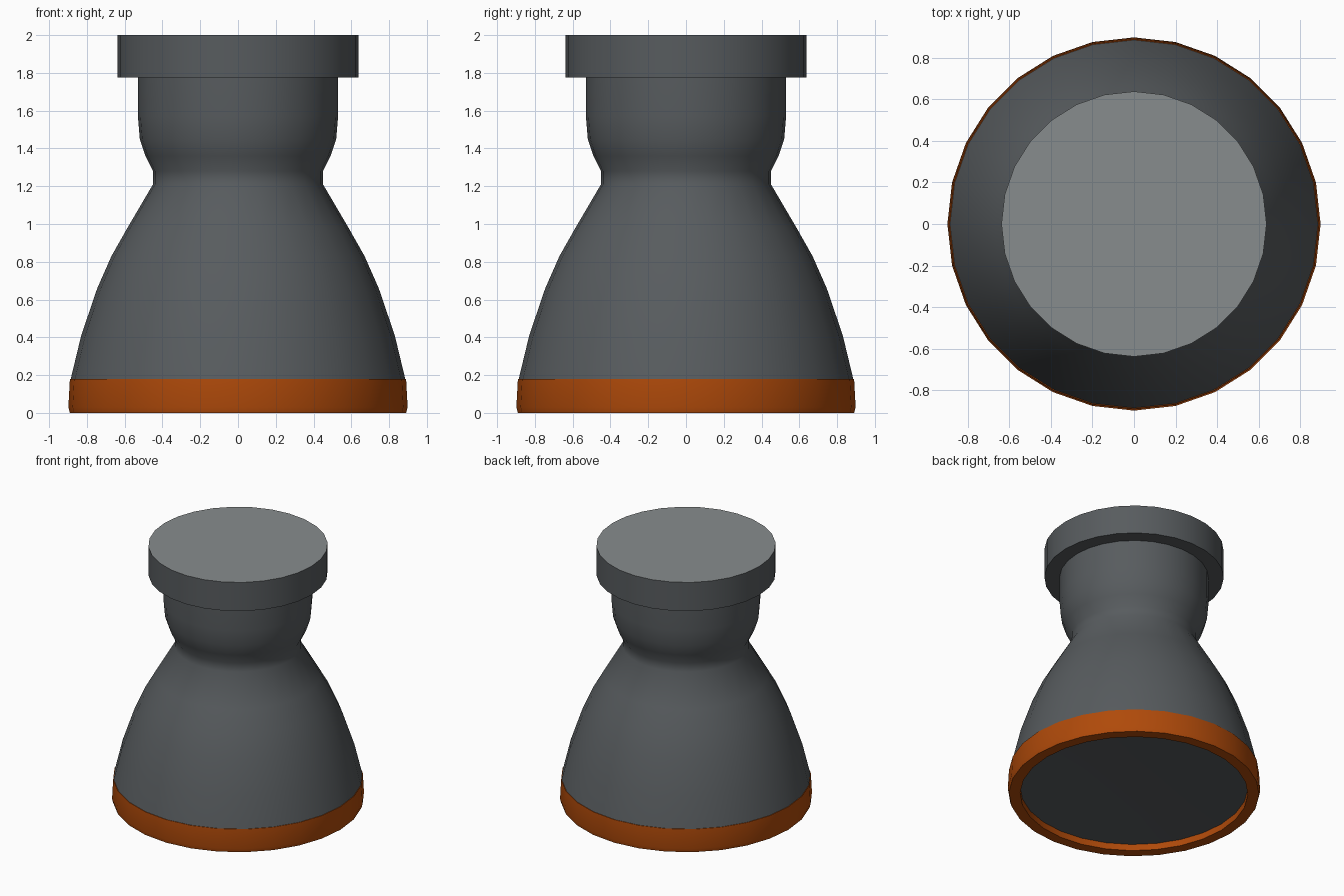
import bpy
import bmesh
import math

if "Cube" in bpy.data.objects:
    bpy.data.objects.remove(bpy.data.objects["Cube"], do_unlink=True)

SEGMENTS = 28


def make_material(name, rgb):
    mat = bpy.data.materials.new(name)
    mat.use_nodes = True
    colour = (*rgb, 1.0)
    mat.diffuse_color = colour
    shader = next(n for n in mat.node_tree.nodes if n.type == "BSDF_PRINCIPLED")
    shader.inputs["Base Color"].default_value = colour
    shader.inputs["Roughness"].default_value = 0.7
    return mat


def lathe(name, profile, mat, closed=False):
    """Spin a (radius, height) profile around the z axis."""
    bm = bmesh.new()
    points = [bm.verts.new((r, 0, z)) for r, z in profile]
    pairs = list(zip(points, points[1:]))
    if closed:
        pairs.append((points[-1], points[0]))
    edges = [bm.edges.new(p) for p in pairs]
    bmesh.ops.spin(bm, geom=points + edges, cent=(0, 0, 0), axis=(0, 0, 1),
                   angle=math.tau, steps=SEGMENTS, use_duplicate=False)
    bmesh.ops.remove_doubles(bm, verts=bm.verts[:], dist=0.0005)
    bmesh.ops.recalc_face_normals(bm, faces=bm.faces[:])
    mesh = bpy.data.meshes.new(name)
    bm.to_mesh(mesh)
    bm.free()
    mesh.materials.append(mat)
    obj = bpy.data.objects.new(name, mesh)
    bpy.context.collection.objects.link(obj)
    bpy.ops.object.select_all(action="DESELECT")
    obj.select_set(True)
    bpy.context.view_layer.objects.active = obj
    bpy.ops.object.shade_smooth_by_angle(angle=math.radians(40))
    return obj


grey = make_material("dark grey metal", (0.096, 0.106, 0.113))
light_grey = make_material("light grey metal", (0.245, 0.262, 0.268))
orange = make_material("burnt orange", (0.43, 0.068, 0.003))

# Bell, throat and chamber, closed by a slightly recessed cap underneath
lathe("nozzle_bell", [
    (0, 0.07), (0.45, 0.065), (0.82, 0.05),
    (0.886, 0.178), (0.83, 0.41), (0.745, 0.66), (0.67, 0.83),
    (0.585, 0.98), (0.45, 1.21), (0.45, 1.28), (0.49, 1.36),
    (0.52, 1.45), (0.53, 1.57), (0.53, 1.79), (0, 1.79)], grey)

# Mounting flange on top of the chamber, with a lighter upper face
flange = lathe("top_flange", [
    (0, 1.775), (0.638, 1.775), (0.638, 2.0), (0, 2.0)], grey)
flange.data.materials.append(light_grey)
for face in flange.data.polygons:
    if face.normal.z > 0.9:
        face.material_index = 1

# Coloured rim band around the bell mouth
lathe("rim_band", [
    (0.81, 0.0), (0.89, 0.0), (0.898, 0.03), (0.89, 0.18),
    (0.86, 0.18), (0.81, 0.07)], orange, closed=True)
